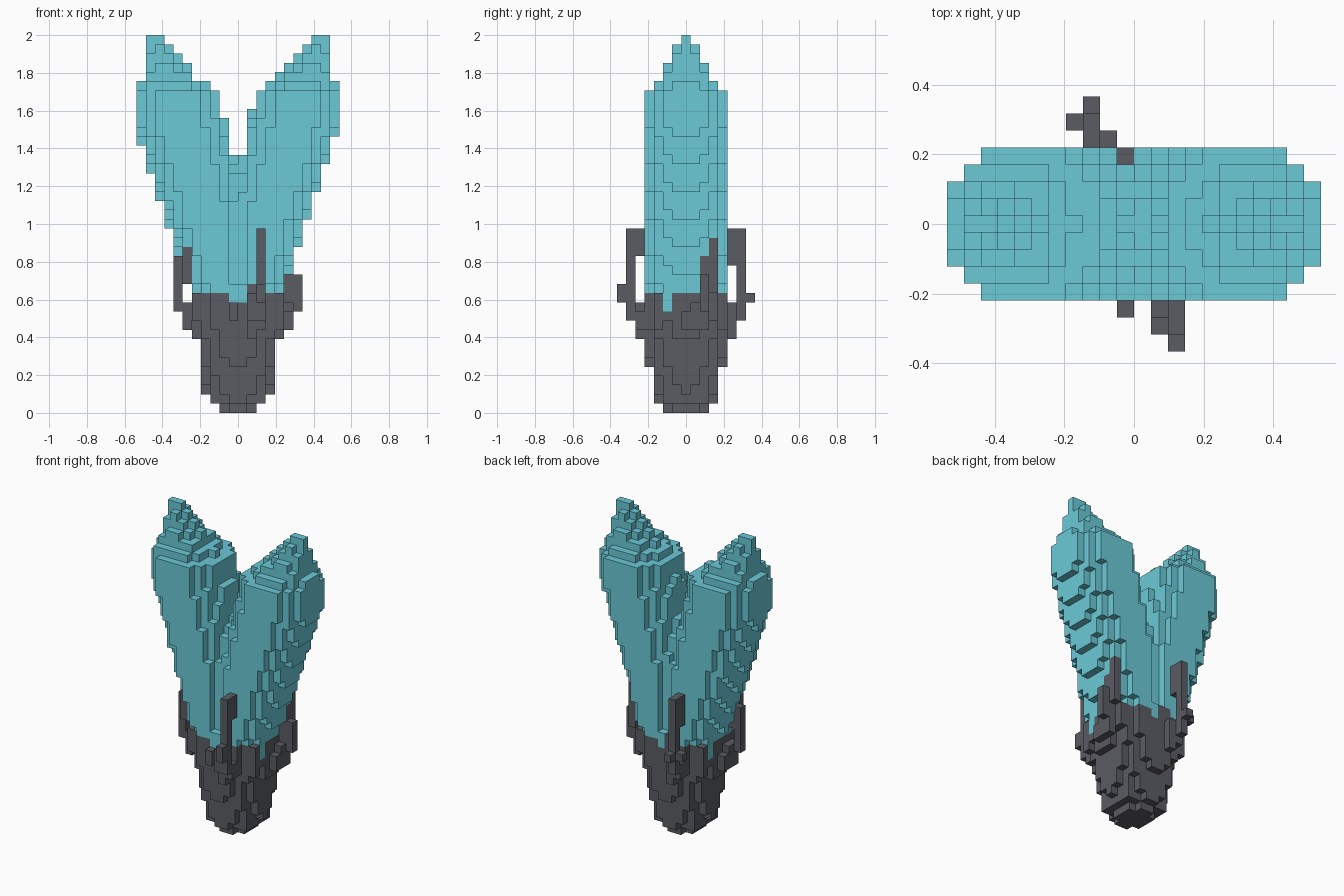
import bpy, bmesh
from math import hypot
from mathutils import Vector

if "Cube" in bpy.data.objects:
    bpy.data.objects.remove(bpy.data.objects["Cube"])

ROWS = 41
S = 2 / ROWS          # block size
SPLIT = 13            # row where the crystal leaves its holder


def material(name, rgb):
    m = bpy.data.materials.new(name)
    m.use_nodes = True
    col = (*rgb, 1)
    m.diffuse_color = col
    bsdf = next(n for n in m.node_tree.nodes if n.type == 'BSDF_PRINCIPLED')
    bsdf.inputs["Base Color"].default_value = col
    return m


teal = material("teal crystal", (0.145, 0.585, 0.68))
grey = material("dark grey", (0.102, 0.107, 0.126))


def in_lobe(x, y, z):
    """Column leaning to +x, widening upward to a pointed tip."""
    if x > 11 or x + abs(y) > 12.6:
        return False
    if z > 34:
        r = max(0.8, 0.6 * (41.45 - z), 39.3 - z)
        return hypot(x - 8.78 - (z - 40.5) / 3, y) <= r
    inner = 0.45 + (z - 28) * 0.22
    outer = 5.55 + (z - 14.8) / 3
    across = (2 * x - inner - outer) / (outer - inner)
    return hypot(across, y / 4.72) <= 1


def base_radius(k):
    """Radius of the cup under the crystal, with a rounded foot."""
    if k < 2:
        return 2.4 + k * 0.9
    return min(4.95, 3.2 + k * 0.18)


# Blocks are keyed by column, depth and row
blocks = {}
for k in range(ROWS):
    for i in range(-11, 11):
        for j in range(-4, 5):
            x, z = i + 0.5, k + 0.5
            middle = abs(x) < 1
            if k < SPLIT:
                if hypot(x, j) <= base_radius(k):
                    blocks[i, j, k] = teal if middle and k == SPLIT - 1 else grey
            elif middle and abs(j) == 4 and k > SPLIT:
                continue  # groove between the lobes, front and back
            elif in_lobe(x, j, z) or in_lobe(-x - 0.08, j, z):
                blocks[i, j, k] = teal

# Crystal showing through the sides of the cup
for i, j in ((4, -2), (-5, 2)):
    for k in (11, 12):
        blocks[i, j, k] = teal


def fill(i, j, k0, k1):
    for k in range(k0, k1):
        blocks[i, j, k] = grey


# Claws: column, depth, first row, end row; repeated by a half turn
front_claw = [(1, -5, 8, 12), (1, -4, 12, 14), (2, -5, 9, 11),
              (2, -6, 10, 20), (2, -5, 17, 20), (2, -7, 12, 13)]
side_claw = [(5, 0, 9, 11), (5, 1, 9, 12), (5, 2, 9, 12), (6, 2, 11, 15),
             (5, 2, 14, 17), (5, 3, 14, 18), (4, 3, 10, 13), (4, -3, 9, 13)]
for i, j, k0, k1 in front_claw + side_claw:
    fill(i, j, k0, k1)
    fill(-1 - i, -j, k0, k1)

# Uneven bits of single claws
fill(1, -6, 10, 13)
fill(2, -7, 13, 14)
fill(-1, -5, 10, 12)
fill(-1, 4, 12, 14)
fill(-4, 6, 12, 13)
fill(-3, 5, 16, 17)
fill(5, 2, 12, 14)
fill(5, 3, 13, 19)
fill(-7, -2, 15, 17)


def build(name, mat):
    """Make one mesh from the exposed sides of the blocks of one colour."""
    bm = bmesh.new()
    for cell, m in blocks.items():
        if m is not mat:
            continue
        centre = Vector((cell[0] + 0.5, cell[1], cell[2] + 0.5))
        for axis in range(3):
            for sign in (-1, 1):
                n = Vector((0, 0, 0))
                n[axis] = sign
                if tuple(c + int(d) for c, d in zip(cell, n)) in blocks:
                    continue
                u = Vector((0, 0, 0))
                u[(axis + 1) % 3] = 0.5
                v = n.cross(u)
                f = centre + n / 2
                bm.faces.new([bm.verts.new(p * S) for p in
                              (f - u - v, f + u - v, f + u + v, f - u + v)])
    bmesh.ops.remove_doubles(bm, verts=bm.verts, dist=S / 100)
    mesh = bpy.data.meshes.new(name)
    bm.to_mesh(mesh)
    bm.free()
    mesh.materials.append(mat)
    ob = bpy.data.objects.new(name, mesh)
    bpy.context.collection.objects.link(ob)


build("forked_crystal", teal)
build("clawed_base", grey)
